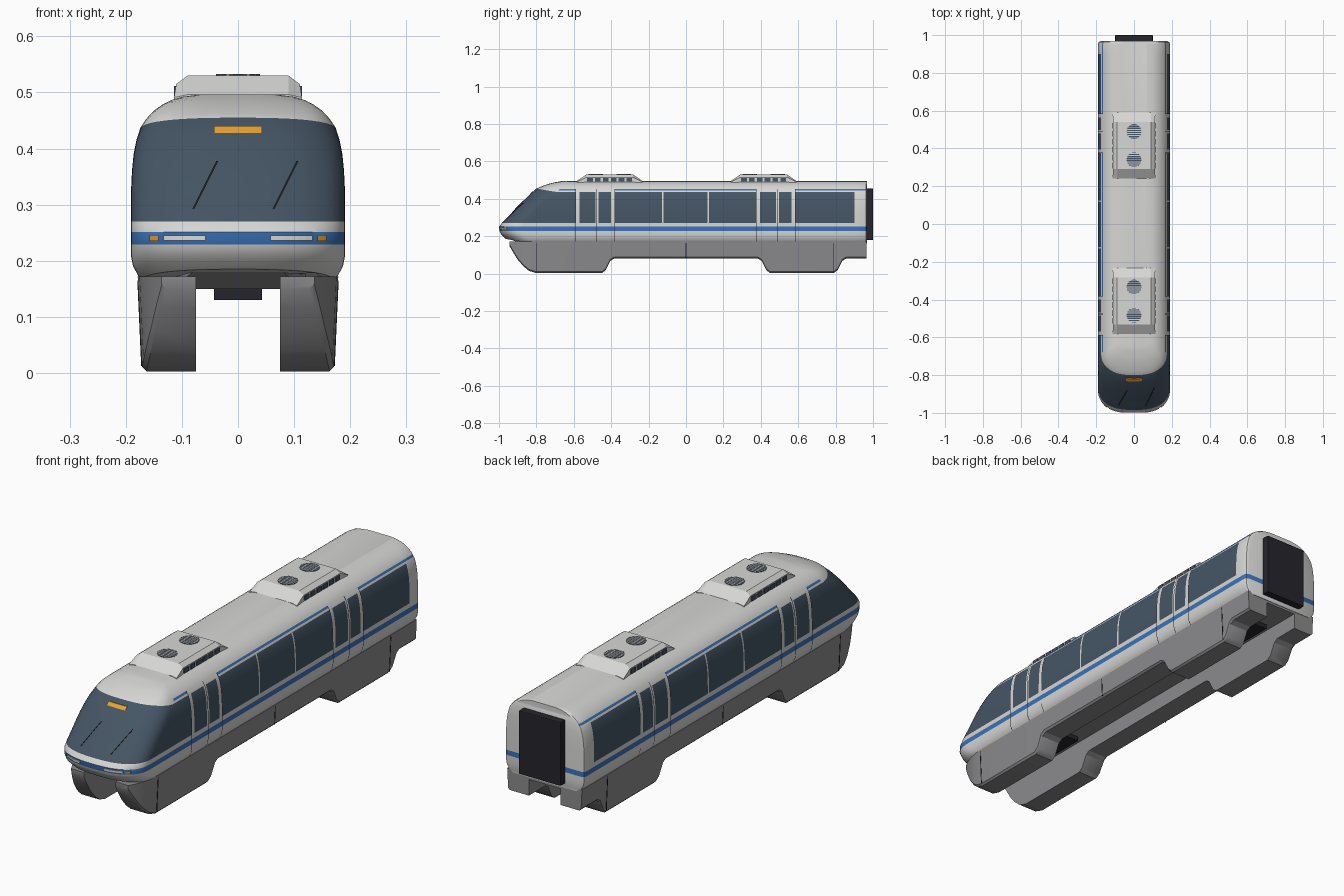
import bpy, bmesh
from math import sin, cos, pi, radians
from mathutils import Vector

cube = bpy.data.objects.get("Cube")
if cube:
    bpy.data.objects.remove(cube)


def material(name, r, g, b):
    m = bpy.data.materials.new(name)
    m.use_nodes = True
    m.diffuse_color = (r, g, b, 1)
    m.node_tree.nodes["Principled BSDF"].inputs["Base Color"].default_value = (r, g, b, 1)
    return m


WHITE = material("body white", .68, .68, .67)
GLASS = material("tinted glass", .06, .092, .13)
BLUE = material("stripe blue", .045, .17, .48)
GREY = material("skirt grey", .26, .26, .27)
DARK = material("rubber black", .018, .018, .025)
AMBER = material("amber", .78, .36, .04)
LAMP = material("lamp white", .85, .85, .8)


def finish(name, bm, mats, smooth=None):
    bmesh.ops.recalc_face_normals(bm, faces=bm.faces)
    me = bpy.data.meshes.new(name)
    bm.to_mesh(me)
    bm.free()
    for m in mats:
        me.materials.append(m)
    ob = bpy.data.objects.new(name, me)
    bpy.context.collection.objects.link(ob)
    if smooth:
        bpy.ops.object.select_all(action='DESELECT')
        ob.select_set(True)
        bpy.context.view_layer.objects.active = ob
        bpy.ops.object.shade_smooth_by_angle(angle=radians(smooth))
    return ob


def loft(name, rings, mats, smooth=None, rule=None):
    """Skin closed rings of equal length and cap both ends."""
    bm = bmesh.new()
    vs = [[bm.verts.new(p) for p in ring] for ring in rings]
    n = len(vs[0])
    for i in range(len(vs) - 1):
        for j in range(n):
            k = (j + 1) % n
            f = bm.faces.new((vs[i][j], vs[i][k], vs[i + 1][k], vs[i + 1][j]))
            if rule:
                f.material_index = rule(i, f.calc_center_median().y)
    bm.faces.new(vs[0])
    bm.faces.new(vs[-1])
    return finish(name, bm, mats, smooth)


def box(name, lo, hi, mat, bevel=0):
    bm = bmesh.new()
    bmesh.ops.create_cube(bm, size=1)
    for v in bm.verts:
        v.co = Vector([(a + b) / 2 + c * (b - a) for a, b, c in zip(lo, hi, v.co)])
    if bevel:
        bmesh.ops.bevel(bm, geom=bm.edges[:], offset=bevel, segments=2, affect='EDGES', profile=.5)
    return finish(name, bm, [mat])


def lookup(table, z):
    if z <= table[0][0]:
        return table[0][1]
    for (a, p), (b, q) in zip(table, table[1:]):
        if z <= b:
            return p + (q - p) * (z - a) / (b - a)
    return table[-1][1]


# Body shape by height: half width and nose reach
WIDTH = [(.16, .165), (.175, .18), (.19, .187), (.21, .191), (.3, .191), (.35, .19),
         (.39, .186), (.415, .181), (.437, .174), (.455, .162), (.466, .152),
         (.477, .137), (.486, .12), (.492, .1), (.496, .07)]
NOSE = [(.16, -.93), (.175, -.95), (.19, -.968), (.21, -.988), (.228, -.997), (.25, -1),
        (.27, -.985), (.3, -.955), (.36, -.9), (.415, -.845), (.455, -.8),
        (.472, -.76), (.486, -.715), (.496, -.66)]
POWER = 2.5


def nose_length(z):
    return .13 if z < .45 else .13 - (z - .45) * 1.9


def nose_y(x, z):
    r = min(abs(x) / lookup(WIDTH, z), 1)
    return lookup(NOSE, z) + nose_length(z) * (1 - (1 - r ** POWER) ** (1 / POWER))


# Rows of the shell: height at the nose and along the sides
ROWS = [(.185, .16), (.19, .172), (.198, .19), (.21, .21), (.229, .229), (.251, .251), (.27, .27),
        (.3, .3), (.33, .33), (.36, .36), (.39, .39), (.42, .415), (.455, .437),
        (.463, .444), (.471, .452), (.478, .459), (.483, .469), (.488, .478),
        (.492, .486), (.494, .492), (.496, .496)]
DOORS = (-.59, .375)
DOOR_CUTS = (0, .003, .02, .105, .112, .115, .122, .19, .207, .21)
POSTS = (-.125, .12)
side_cuts = sorted([b + d for b in DOORS for d in DOOR_CUTS]
                   + [p + s * .004 for p in POSTS for s in (-1, 1)] + [.9])
ARC = 14


def body_ring(zf, zs):
    half = []
    for k in range(ARC + 1):
        t = k / ARC * pi / 2
        z = zf + (zs - zf) * (k / ARC) ** 2
        half.append((lookup(WIDTH, z) * sin(t) ** (2 / POWER),
                     lookup(NOSE, z) + nose_length(z) * (1 - max(cos(t), 0) ** (2 / POWER)), z))
    w = lookup(WIDTH, zs)
    half += [(w, y, zs) for y in side_cuts]
    half += [(w, .952, zs), (w - .004, .963, zs), (w - .015, .968, zs)]
    return half + [(-x, y, z) for x, y, z in reversed(half[1:])]


def body_colour(row, y):
    d = next((y - b for b in DOORS if 0 < y - b < .21), None)
    if d is not None and 1 <= row <= 13 and (d < .003 or d > .207 or .112 < d < .115):
        return 3
    if row == 4:
        return 2
    if row == 13 and d is None and -.68 < y < .96:
        return 2
    if 6 <= row <= 11:
        if d is not None:
            return 1 if .02 < d < .105 or .122 < d < .19 else 0
        if y < .9 and all(abs(y - p) > .004 for p in POSTS):
            return 1
    return 0


loft("body_shell", [body_ring(*r) for r in ROWS], [WHITE, GLASS, BLUE, DARK], 35, body_colour)


# Plates that follow the curve of the nose
def nose_plate(name, a, b, half_w, half_h, mat, steps=6):
    rings = []
    for i in range(steps + 1):
        x = a[0] + (b[0] - a[0]) * i / steps
        z = a[1] + (b[1] - a[1]) * i / steps
        ring = []
        for s, out in ((-1, .003), (1, .003), (1, -.003), (-1, -.003)):
            px, pz = x + s * half_w, z + s * half_h
            ring.append((px, nose_y(px, pz) - out, pz))
        rings.append(ring)
    loft(name, rings, [mat])


nose_plate("destination_sign", (-.043, .434), (.043, .434), 0, .006, AMBER)
for s, side in ((1, "left"), (-1, "right")):
    nose_plate(side + "_headlight", (s * .058, .2405), (s * .133, .2405), 0, .0045, LAMP)
    nose_plate(side + "_indicator", (s * .142, .2405), (s * .158, .2405), 0, .005, AMBER)
for x, side in ((.063, "left"), (-.08, "right")):
    nose_plate(side + "_wiper", (x, .292), (x + .043, .378), .0018, 0, DARK)

# Side skirts straddling the beam
SKIRT = [(-.945, .15), (-.925, .115), (-.9, .075), (-.87, .04), (-.84, .015), (-.8, .003),
         (-.45, .003), (-.43, .018), (-.405, .068), (-.385, .08), (.385, .08), (.405, .068),
         (.43, .018), (.45, .003), (.79, .003), (.81, .018), (.835, .068), (.855, .08), (.966, .08)]


def skirt_outer(y, z):
    taper = max(0, -.8 - y) / .15
    return .171 + .045 * z - .045 * taper ** 2


for s, side in ((1, "left"), (-1, "right")):
    rings = []
    for y, z in SKIRT:
        xo, xt = skirt_outer(y, z), skirt_outer(y, .172)
        rings.append([(s * x, y, h) for x, h in
                      ((.075, .172), (xt, .172), (xo, z + .008), (xo - .008, z), (.075, z))])
    loft(side + "_skirt", rings, [GREY], 30)
    for y, low in ((-.8, .012), (0, .085), (.79, .012)):
        seam = [[(s * (skirt_outer(0, z) + e), y + dy, z)
                 for e, dy in ((-.003, -.002), (.001, -.002), (.001, .002), (-.003, .002))]
                for z in (low, .165)]
        loft(side + "_skirt_seam", seam, [DARK])

# Underfloor with a raked front, and bogie gear
loft("underfloor", [[(-w, y, .19), (w, y, .19), (w, y, z), (-w, y, z)]
                    for y, w, z in ((-.93, .08, .18), (-.86, .12, .15), (.966, .12, .15))], [GREY])
for y, end in ((-.62, "front"), (.62, "rear")):
    box(end + "_bogie", (-.043, y - .2, .13), (.043, y + .2, .155), DARK)

# Rear gangway
box("gangway", (-.1, .96, .18), (.1, 1, .455), DARK, .004)

# Roof equipment
for yc, end in ((-.408, "front"), (.415, "rear")):
    rings = []
    for dy, w, shoulder, top in ((-.175, .114, .491, .496), (-.125, .11, .515, .53),
                                 (.125, .11, .515, .53), (.175, .114, .491, .496)):
        rings.append([(x, yc + dy, z) for x, z in
                      ((-w, .47), (-w, shoulder), (-.09, top), (.09, top), (w, shoulder), (w, .47))])
    loft(end + "_roof_unit", rings, [WHITE])
    for s in (-1, 1):
        for i in range(6):
            y = yc - .105 + i * .042
            box(end + "_side_vent", (s * .1115 - .003, y - .015, .492),
                (s * .1115 + .003, y + .015, .511), GLASS)
    for dy in (-.075, .075):
        bm = bmesh.new()
        bmesh.ops.create_cone(bm, cap_ends=True, segments=32, radius1=.039, radius2=.039, depth=.004)
        bmesh.ops.translate(bm, verts=bm.verts, vec=(0, yc + dy, .53))
        finish(end + "_fan", bm, [GLASS], 30)
        for i in range(-3, 4):
            w = (.039 ** 2 - (i * .011) ** 2) ** .5
            box(end + "_fan_slat", (-w, yc + dy + i * .011 - .0022, .53),
                (w, yc + dy + i * .011 + .0022, .533), WHITE)
